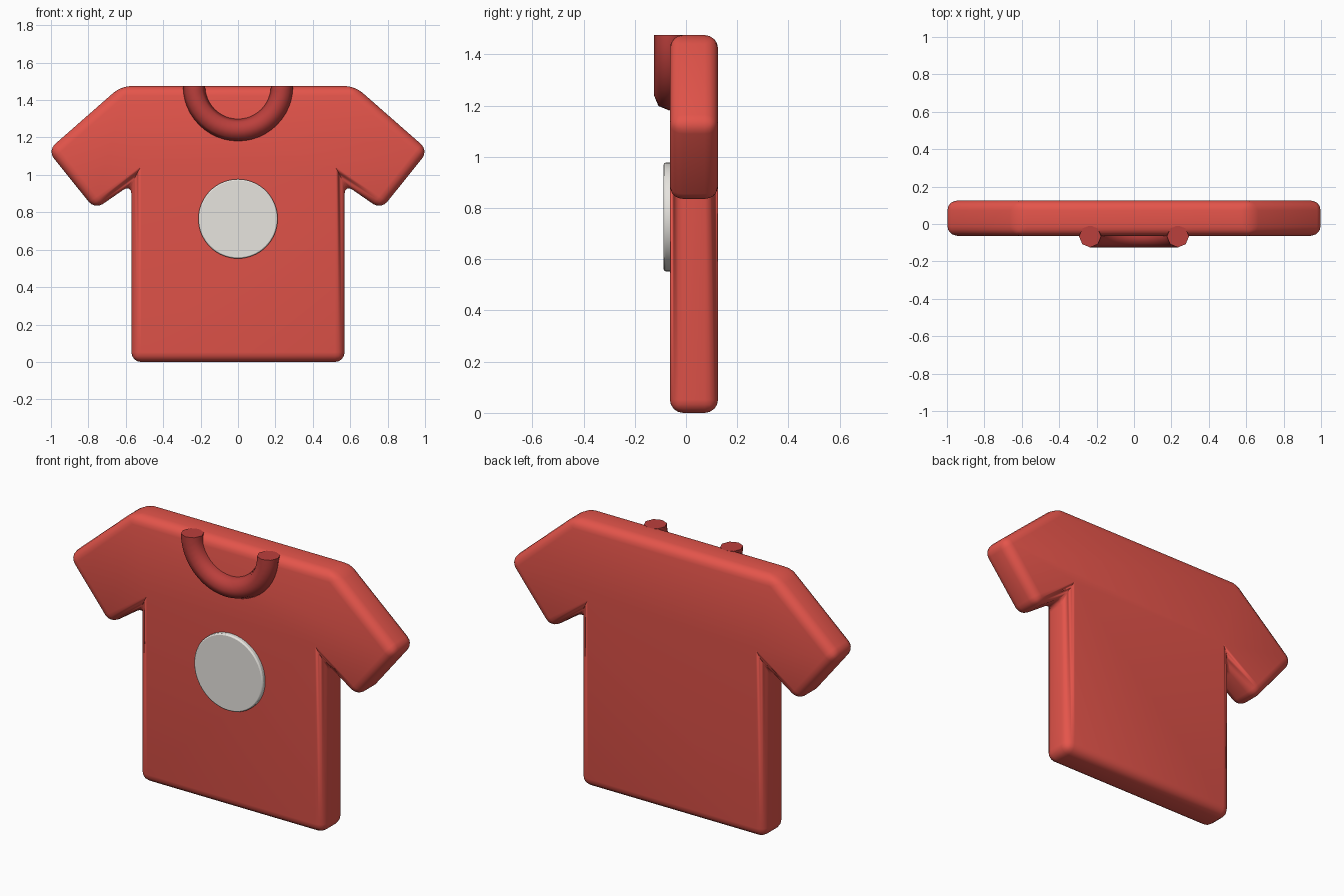
import bpy, bmesh, math

if "Cube" in bpy.data.objects:
    bpy.data.objects.remove(bpy.data.objects["Cube"])


def material(name, rgb):
    mat = bpy.data.materials.new(name)
    mat.diffuse_color = (*rgb, 1)
    mat.use_nodes = True
    mat.node_tree.nodes["Principled BSDF"].inputs["Base Color"].default_value = mat.diffuse_color
    return mat


def make_object(name, bm, mat):
    bmesh.ops.recalc_face_normals(bm, faces=bm.faces)
    mesh = bpy.data.meshes.new(name)
    bm.to_mesh(mesh)
    bm.free()
    ob = bpy.data.objects.new(name, mesh)
    bpy.context.collection.objects.link(ob)
    mesh.materials.append(mat)
    return ob


def smooth(ob, angle):
    bpy.ops.object.select_all(action='DESELECT')
    bpy.context.view_layer.objects.active = ob
    ob.select_set(True)
    bpy.ops.object.shade_smooth_by_angle(angle=math.radians(angle))


def extrude_profile(name, points, y0, y1, mat, bevel, segments):
    bm = bmesh.new()
    face = bm.faces.new([bm.verts.new((x, y0, z)) for x, z in points])
    out = bmesh.ops.extrude_face_region(bm, geom=[face], use_keep_orig=True)
    verts = [v for v in out['geom'] if isinstance(v, bmesh.types.BMVert)]
    bmesh.ops.translate(bm, verts=verts, vec=(0, y1 - y0, 0))
    ob = make_object(name, bm, mat)
    mod = ob.modifiers.new("Bevel", 'BEVEL')
    mod.width = bevel
    mod.segments = segments
    mod.limit_method = 'ANGLE'
    mod.angle_limit = math.radians(25)
    return ob


red = material("red", (0.78, 0.09, 0.07))
dark_red = material("dark_red", (0.50, 0.05, 0.045))
light_grey = material("light_grey", (0.80, 0.78, 0.74))

# Shirt: right half outline, mirrored
half = [(0.57, 0.0), (0.57, 0.95), (0.765, 0.815), (1.018, 1.13), (0.625, 1.475)]
outline = half + [(-x, z) for x, z in reversed(half)]
shirt = extrude_profile("shirt", outline, -0.063, 0.125, red, 0.052, 4)
for p in shirt.data.polygons:
    p.use_smooth = True

# Round chest patch
disc = [(0.212 * math.cos(a), 0.765 + 0.212 * math.sin(a))
        for a in (2 * math.pi * i / 64 for i in range(64))]
patch = extrude_profile("chest_patch", disc, -0.087, -0.045, light_grey, 0.007, 2)
smooth(patch, 40)

# Collar: half ring with an octagonal section and flat ends
bm = bmesh.new()
rings = []
steps, sides, major, minor = 24, 8, 0.235, 0.059
for i in range(steps + 1):
    a = math.pi + math.pi * i / steps
    ring = []
    for j in range(sides):
        b = 2 * math.pi * j / sides
        r = major + minor * math.cos(b)
        ring.append(bm.verts.new((r * math.cos(a), -0.066 + minor * math.sin(b),
                                  1.475 + r * math.sin(a))))
    rings.append(ring)
for p, q in zip(rings, rings[1:]):
    for j in range(sides):
        k = (j + 1) % sides
        bm.faces.new((p[j], p[k], q[k], q[j]))
bm.faces.new(rings[0])
bm.faces.new(rings[-1])
collar = make_object("collar", bm, dark_red)
smooth(collar, 60)
